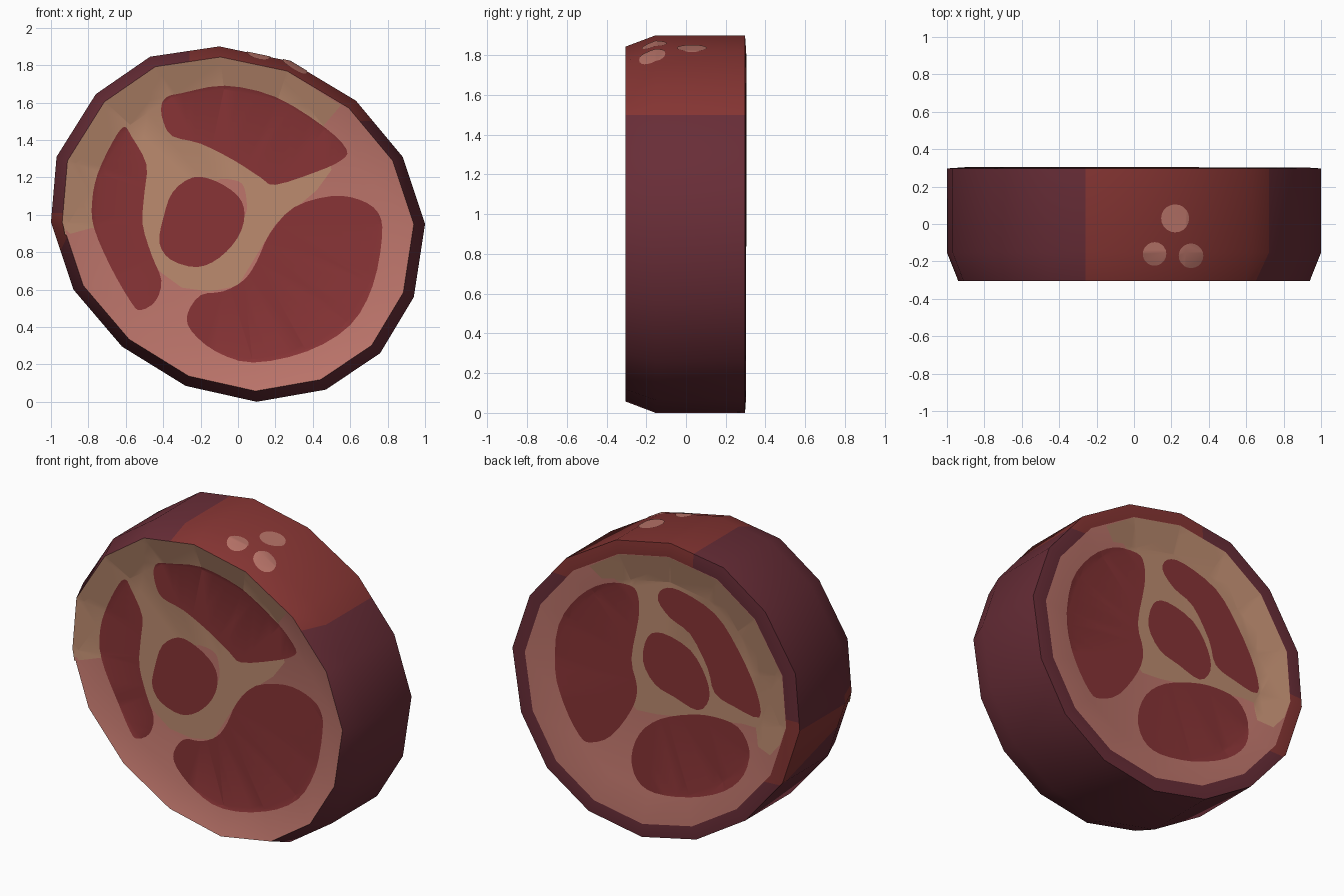
import bpy, bmesh, math
from mathutils import Vector

if "Cube" in bpy.data.objects:
    bpy.data.objects.remove(bpy.data.objects["Cube"])

def material(name, rgb):
    m = bpy.data.materials.new(name)
    lin = [((c / 255 + 0.055) / 1.055) ** 2.4 for c in rgb]
    m.diffuse_color = (*lin, 1)
    m.use_nodes = True
    m.node_tree.nodes["Principled BSDF"].inputs["Base Color"].default_value = m.diffuse_color
    return m

SKIN = material("dark_purple_skin", (104, 45, 55))
RED = material("red_skin", (134, 53, 51))
PINK = material("pink_fat", (189, 117, 107))
TAN = material("tan_fat", (188, 139, 111))
MUSCLE = material("red_muscle", (136, 52, 54))
SPOT = material("pale_spot", (182, 114, 103))

# outline of the cut, clockwise from the top, as (x, z)
OUTLINE = [(-.10, 1.90), (.28, 1.82), (.63, 1.61), (.88, 1.31), (1, .95), (.94, .56),
           (.76, .26), (.47, .065), (.10, 0), (-.28, .085), (-.62, .295), (-.88, .60),
           (-1, .96), (-.97, 1.31), (-.76, 1.645), (-.47, 1.845)]
MID = .955
# per side: (rim scale, rim y, floor scale, floor y) of the shallow dish
DISH = {-1: (.94, -.304, .76, -.249), 1: (.91, .303, .72, .262)}

def scaled(s):
    return [(x * s, MID + (z - MID) * s) for x, z in OUTLINE]

def edges():
    """Outward normal and distance of every outline edge, seen from the middle."""
    for i, a in enumerate(OUTLINE):
        b = OUTLINE[(i + 1) % len(OUTLINE)]
        nx, nz = a[1] - b[1], b[0] - a[0]
        d = nx * a[0] + nz * (a[1] - MID)
        yield nx / d, nz / d

EDGES = list(edges())

def dish_y(x, z, side):
    rs, ry, fs, fy = DISH[side]
    f = max(nx * x + nz * (z - MID) for nx, nz in EDGES)
    t = min(max((f - fs) / (rs - fs), 0), 1)
    return fy + (ry - fy) * t

def finish(bm, name, mats):
    me = bpy.data.meshes.new(name)
    for f in bm.faces:
        f.smooth = True
    bm.to_mesh(me)
    bm.free()
    for m in mats:
        me.materials.append(m)
    ob = bpy.data.objects.new(name, me)
    bpy.context.collection.objects.link(ob)
    return ob

# body: dished front, chamfered front edge, straight side, flat back ring, dished back
bm = bmesh.new()
f, b = DISH[-1], DISH[1]
rings = [[bm.verts.new((x, y, z)) for x, z in scaled(s)]
         for s, y in ((f[2], f[3]), (f[0], f[1]), (1, -.153), (1, .297), (b[0], b[1]), (b[2], b[3]))]
n = len(OUTLINE)
caps = [bm.faces.new(rings[0]), bm.faces.new(rings[-1])]
for k, (p, q) in enumerate(zip(rings, rings[1:])):
    for i in range(n):
        face = bm.faces.new((p[i], p[(i + 1) % n], q[(i + 1) % n], q[i]))
        if k in (0, 4):
            caps.append(face)
bmesh.ops.recalc_face_normals(bm, faces=bm.faces)
for face in caps:
    face.material_index = 2

def cut(co, no, test):
    faces = [f for f in bm.faces if f.material_index != 2 and test(f.calc_center_median())]
    geom = faces + list({e for f in faces for e in f.edges}) + list({v for f in faces for v in f.verts})
    bmesh.ops.bisect_plane(bm, geom=geom, plane_co=co, plane_no=no, dist=1e-5)

# colour borders of the red skin patches
def outer_edge(c):
    return c.y < -.153 or c.y > .297

cut((-.26, 0, 0), (1, 0, 0), lambda c: c.z > 1.2)
cut((0, 0, 1.5), (0, 0, 1), lambda c: c.x > 0)
cut((0, 0, 1.01), (0, 0, 1), lambda c: c.x < -.7 and outer_edge(c))
cut((0, -.3, .88), (0, .5, 1), lambda c: c.x < -.7)
for f in bm.faces:
    if f.material_index != 2:
        c = f.calc_center_median()
        top = c.x > -.26 and c.z > 1.5
        left = c.x < -.7 and .88 - .5 * (c.y + .3) < c.z < (1.01 if outer_edge(c) else .96)
        f.material_index = 1 if top or left else 0
body = finish(bm, "meat_slice_body", (SKIN, RED, PINK))
bpy.context.view_layer.objects.active = body
body.select_set(True)
bpy.ops.object.shade_smooth_by_angle(angle=math.radians(30))
body.select_set(False)

def rounded(pts, steps=3):
    out, k = [], len(pts)
    for i in range(k):
        p0, p1, p2, p3 = (Vector(pts[(i + j) % k]) for j in (-1, 0, 1, 2))
        for s in range(steps):
            t = s / steps
            out.append(.5 * (2 * p1 + (p2 - p0) * t + (2 * p0 - 5 * p1 + 4 * p2 - p3) * t * t
                             + (3 * p1 - p0 - 3 * p2 + p3) * t ** 3))
    return out

def patch(name, pts, mat, side, lift, smooth=True, dx=0, dz=0):
    """Painted patch laid into the front dish (side -1) or the back dish (side 1)."""
    bm = bmesh.new()
    f = bm.faces.new([bm.verts.new((p[0] + dx, 0, p[1] + dz)) for p in (rounded(pts) if smooth else pts)])
    f.normal_update()
    if f.normal.y * side < 0:
        f.normal_flip()
    bmesh.ops.triangulate(bm, faces=[f])
    # crease along the floor edge and the dish corners so that the patch follows the body
    fs = DISH[side][2]
    for (nx, nz), (px, pz) in zip(EDGES, OUTLINE):
        for co, no in (((px * fs, 0, MID + (pz - MID) * fs), (nx, 0, nz)),
                       ((0, 0, MID), (pz - MID, 0, -px))):
            bmesh.ops.bisect_plane(bm, geom=bm.verts[:] + bm.edges[:] + bm.faces[:],
                                   plane_co=co, plane_no=Vector(no).normalized(), dist=1e-4)
    for v in bm.verts:
        v.co.y = dish_y(v.co.x, v.co.z, side) + side * lift
    finish(bm, name, (mat,))

# front face
rim = scaled(DISH[-1][0] - .002)
patch("front_tan_fat", [rim[i] for i in (1, 0, 15, 14, 13, 12)] +
      [(-.925, .89), (-.78, .93), (-.6, .85), (-.47, .75), (-.41, .69), (-.3, .61), (-.15, .59),
       (0, .62), (.2, .95), (.3, 1.03), (.42, 1.13), (.5, 1.24), (.45, 1.4), (.46, 1.48), (.55, 1.585)],
      TAN, -1, .0015, False)
patch("front_pink_fleck", [(-.12, 1.18), (0, 1.18), (.04, 1.12), (.04, 1.0), (-.05, 1.05)], PINK, -1, .0025)
patch("front_top_muscle", [(-.38, 1.63), (-.3, 1.65), (-.07, 1.69), (.2, 1.63), (.46, 1.47), (.58, 1.35),
      (.55, 1.29), (.42, 1.23), (.2, 1.16), (.12, 1.2), (-.02, 1.29), (-.2, 1.38), (-.35, 1.42),
      (-.4, 1.5), (-.41, 1.58)], MUSCLE, -1, .0035)
patch("front_left_muscle", [(-.61, 1.47), (-.57, 1.42), (-.49, 1.27), (-.5, 1.12), (-.51, .95), (-.46, .78),
      (-.41, .65), (-.44, .54), (-.52, .49), (-.57, .53), (-.68, .72), (-.77, .93), (-.78, 1.07),
      (-.75, 1.22), (-.67, 1.39)], MUSCLE, -1, .0035)
patch("front_centre_muscle", [(-.24, 1.2), (-.12, 1.18), (0, 1.1), (.035, 1.0), (0, .88), (-.1, .77),
      (-.22, .72), (-.36, .76), (-.42, .85), (-.4, .98), (-.35, 1.12)], MUSCLE, -1, .0035)
patch("front_right_muscle", [(.5, 1.1), (.65, 1.08), (.75, 1.01), (.77, .88), (.72, .62), (.6, .41), (.37, .27),
      (.08, .21), (-.12, .27), (-.25, .38), (-.27, .47), (-.2, .57), (-.08, .59), (.03, .65),
      (.1, .75), (.17, .9), (.3, 1.04)], MUSCLE, -1, .0035)

# back face
rim = scaled(DISH[1][0] - .002)
patch("back_tan_fat", [rim[i] for i in (1, 0, 15, 14, 13, 12)] +
      [(-.865, .84), (-.79, .75), (-.69, .77), (-.67, .88), (-.58, .88), (-.22, .82), (.02, .78), (.16, .77),
       (.22, .83), (.32, 1.18), (.24, 1.52), (.31, 1.56), (.39, 1.54), (.46, 1.61)], TAN, 1, .0015, False)
for name, pts in (
    ("back_right_muscle", [(.18, 1.56), (.35, 1.53), (.53, 1.4), (.67, 1.185), (.70, .9), (.64, .69), (.53, .52),
     (.45, .5), (.31, .58), (.17, .78), (.13, .93), (.17, 1.1), (.12, 1.37), (.125, 1.51)]),
    ("back_centre_muscle", [(.056, 1.27), (-.05, 1.32), (-.24, 1.265), (-.35, 1.12), (-.37, .99), (-.29, .9),
     (-.13, .94), (.007, .985), (.09, 1.11)]),
    ("back_left_muscle", [(-.05, 1.6), (-.17, 1.62), (-.41, 1.54), (-.57, 1.36), (-.7, 1.13), (-.72, .97),
     (-.55, .99), (-.41, 1.04), (-.36, 1.185), (-.24, 1.365), (-.1, 1.43), (-.014, 1.52)]),
    ("back_bottom_muscle", [(-.24, .86), (-.41, .89), (-.57, .87), (-.65, .75), (-.62, .585), (-.48, .445),
     (-.24, .34), (.007, .3), (.13, .35), (.17, .485), (.11, .65), (-.03, .775)])):
    patch(name, pts, MUSCLE, 1, .0035, dx=.024, dz=-.018)

# pale spots wrapped on the top of the skin
def skin_height(x, y):
    s = 1 if y > -.153 else 1 - .06 * (-.153 - y) / .151
    u = x / s
    z = 1.82 + (u - .28) * (-.08 / .38 if u < .28 else -.21 / .35)
    return MID + (z - MID) * s + .004

for i, (cx, cy, r) in enumerate(((.22, .03, .075), (.11, -.16, .063), (.305, -.17, .066))):
    bm = bmesh.new()
    bm.faces.new([bm.verts.new((cx + r * math.cos(a * math.tau / 20), cy + r * math.sin(a * math.tau / 20), 0))
                  for a in range(20)])
    for co, no in (((0, -.153, 0), (0, 1, 0)), ((.277, 0, 0), (1, 0, 0))):
        bmesh.ops.bisect_plane(bm, geom=bm.verts[:] + bm.edges[:] + bm.faces[:], plane_co=co, plane_no=no)
    for v in bm.verts:
        v.co.z = skin_height(v.co.x, v.co.y)
    finish(bm, f"pale_spot_{i + 1}", (SPOT,))
